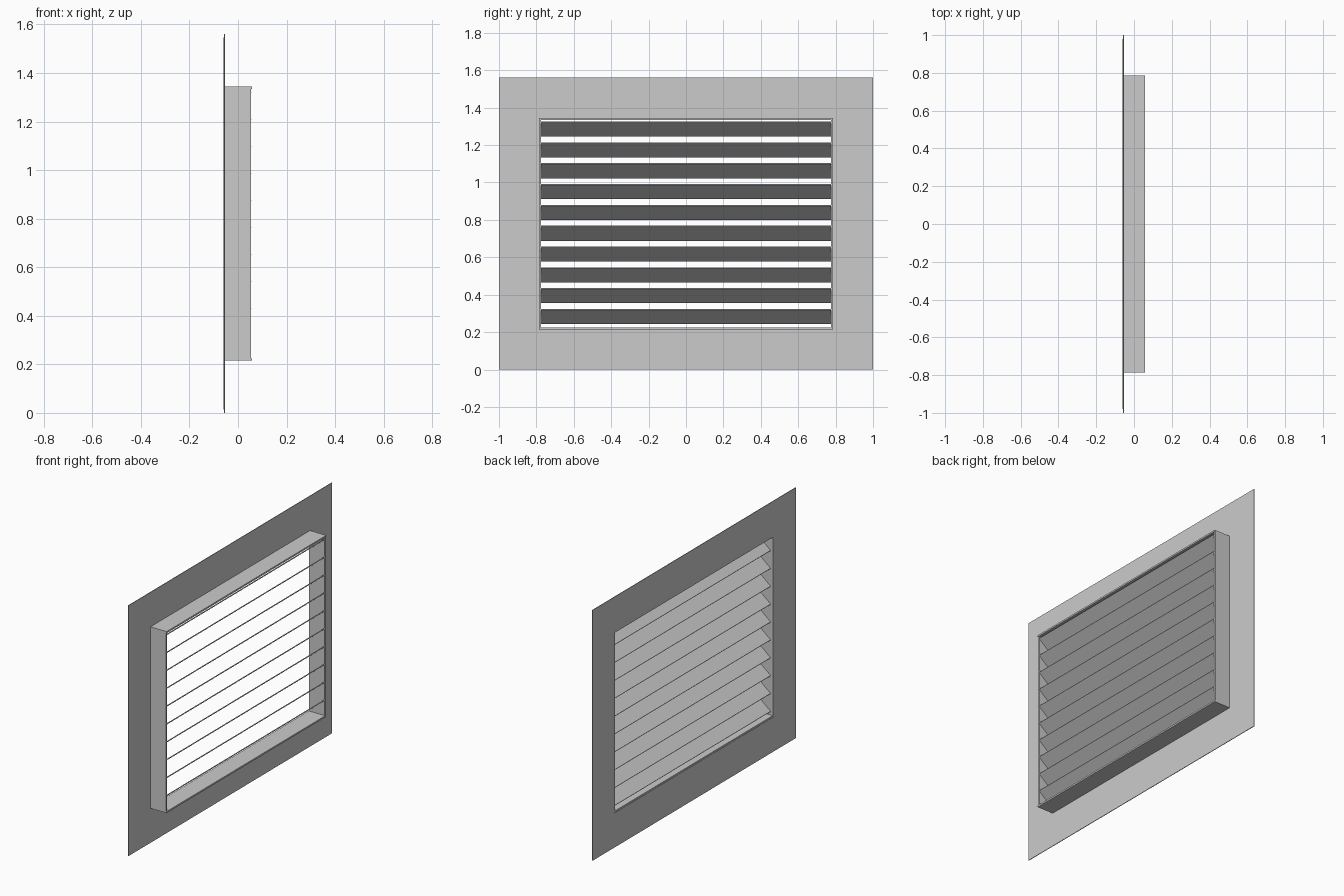
import bpy, bmesh

if "Cube" in bpy.data.objects:
    bpy.data.objects.remove(bpy.data.objects["Cube"])

ZC = 0.78  # centre height of the vent


def new_object(name, bm):
    bmesh.ops.recalc_face_normals(bm, faces=bm.faces)
    me = bpy.data.meshes.new(name)
    bm.to_mesh(me)
    bm.free()
    ob = bpy.data.objects.new(name, me)
    bpy.context.collection.objects.link(ob)
    return ob


def box(name, x0, x1, y0, y1, z0, z1):
    bm = bmesh.new()
    bmesh.ops.create_cube(bm, size=1)
    for v in bm.verts:
        v.co.x = x1 if v.co.x > 0 else x0
        v.co.y = y1 if v.co.y > 0 else y0
        v.co.z = z1 if v.co.z > 0 else z0
    return new_object(name, bm)


def frame(name, profile):
    """Closed rectangular frame; profile holds (x, half width, half height)."""
    bm = bmesh.new()
    rings = [[bm.verts.new((x, sy * w, ZC + sz * h))
              for sy, sz in ((-1, -1), (1, -1), (1, 1), (-1, 1))]
             for x, w, h in profile]
    for i, a in enumerate(rings):
        b = rings[(i + 1) % len(rings)]
        for j in range(4):
            k = (j + 1) % 4
            bm.faces.new((a[j], a[k], b[k], b[j]))
    return new_object(name, bm)


def extrude_y(name, points, half):
    """Prism along y from an (x, z) outline."""
    bm = bmesh.new()
    f = bm.faces.new([bm.verts.new((x, -half, z)) for x, z in points])
    r = bmesh.ops.extrude_face_region(bm, geom=[f])
    for v in r["geom"]:
        if isinstance(v, bmesh.types.BMVert):
            v.co.y = half
    return new_object(name, bm)


# Thin wall flange with softened outer and inner borders
frame("wall_flange", [
    (-0.053, 1.0, 0.78), (-0.057, 1.0, 0.78), (-0.060, 0.975, 0.755),
    (-0.060, 0.812, 0.592), (-0.057, 0.785, 0.565), (-0.053, 0.785, 0.565)])

# Sleeve behind the flange
for side, y in (("left", -0.785), ("right", 0.775)):
    box("sleeve_" + side, -0.055, 0.054, y, y + 0.01, 0.225, 1.335)
for side, z in (("bottom", 0.215), ("top", 1.335)):
    box("sleeve_" + side, -0.055, 0.058, -0.785, 0.785, z, z + 0.01)

# Ten sloping louvre blades, low at the flange side
for i in range(10):
    z = 0.243 + i * 0.1113
    extrude_y(f"louvre_blade_{i + 1}", [
        (-0.040, z + 0.005), (-0.037, z),
        (0.055, z + 0.076), (0.052, z + 0.081)], 0.778)
